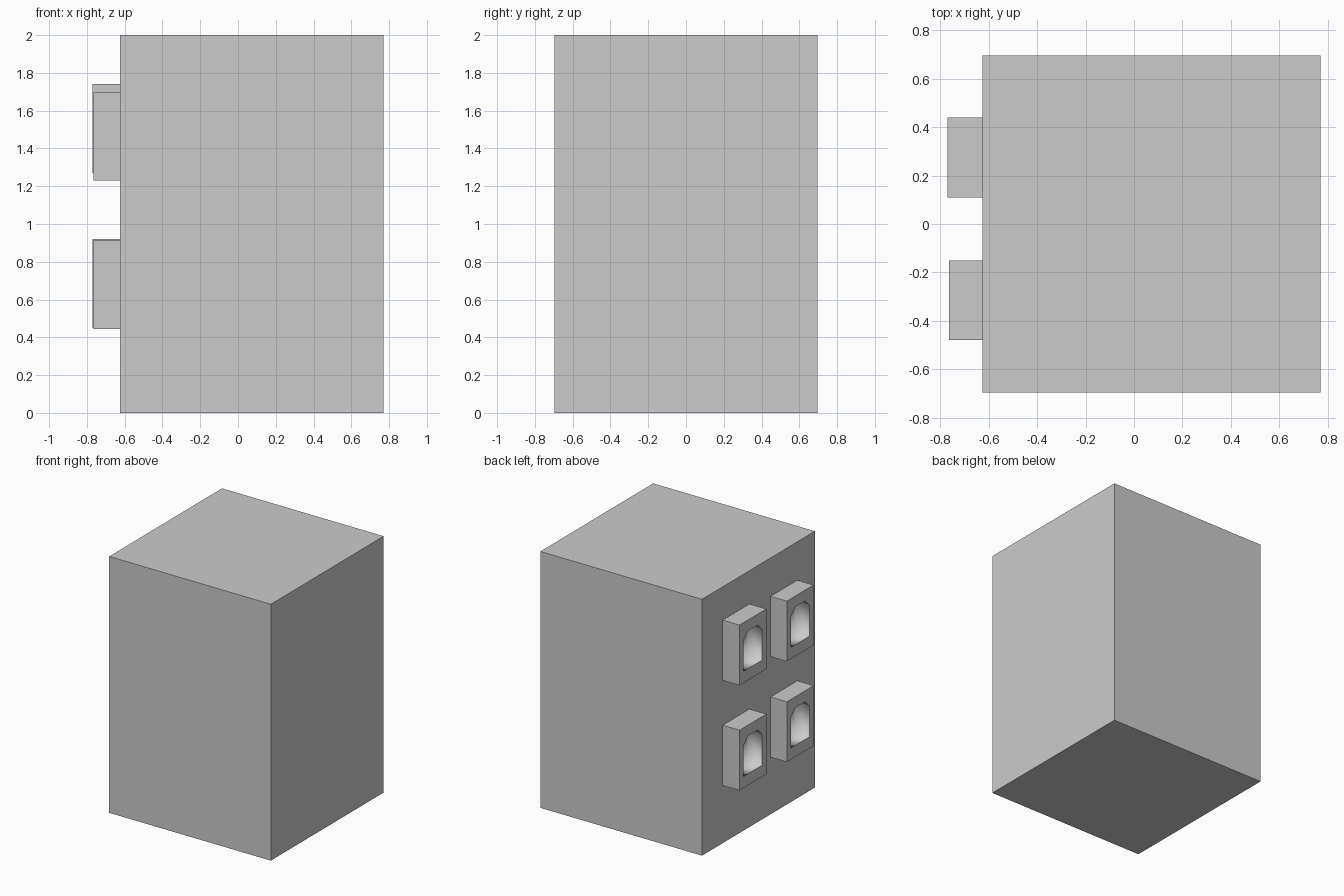
import bpy, bmesh
from mathutils import Vector

if "Cube" in bpy.data.objects:
    bpy.data.objects.remove(bpy.data.objects["Cube"], do_unlink=True)

grey = bpy.data.materials.new("plain grey")
grey.use_nodes = True
grey.diffuse_color = (0.6, 0.6, 0.6, 1)
grey.node_tree.nodes["Principled BSDF"].inputs["Base Color"].default_value = grey.diffuse_color

WALL = -0.625        # x of the cabinet side carrying the sockets
DEPTH = 0.12         # recess depth
WIDTH, HEIGHT = 0.33, 0.47


def finish(name, bm):
    bmesh.ops.recalc_face_normals(bm, faces=bm.faces)
    mesh = bpy.data.meshes.new(name)
    bm.to_mesh(mesh)
    bm.free()
    mesh.materials.append(grey)
    obj = bpy.data.objects.new(name, mesh)
    bpy.context.collection.objects.link(obj)
    return obj


def box(name, low, high):
    bm = bmesh.new()
    bmesh.ops.create_cube(bm, size=1)
    low, high = Vector(low), Vector(high)
    for v in bm.verts:
        v.co = (low + high) / 2 + v.co * (high - low)
    return finish(name, bm)


def socket(name, front, y, z):
    """Block with a recess whose two top corners are cut off."""
    obj = box(name, (front, y, z), (WALL, y + WIDTH, z + HEIGHT))
    left, right, bottom, top, cut = y + 0.05, y + 0.28, z + 0.09, z + 0.385, 0.055
    outline = [(left, bottom), (right, bottom), (right, top - cut),
               (right - cut, top), (left + cut, top), (left, top - cut)]
    bm = bmesh.new()
    bottom_face = bm.faces.new([bm.verts.new((front - 0.05, a, b)) for a, b in outline])
    ext = bmesh.ops.extrude_face_region(bm, geom=[bottom_face])
    for v in ext["geom"]:
        if isinstance(v, bmesh.types.BMVert):
            v.co.x = front + DEPTH
    cutter = finish(name + "_cutter", bm)
    cutter.hide_render = True

    # Cut the recess and apply it
    mod = obj.modifiers.new("recess", "BOOLEAN")
    mod.object, mod.operation, mod.solver = cutter, "DIFFERENCE", "EXACT"
    bpy.context.view_layer.objects.active = obj
    bpy.ops.object.modifier_apply(modifier=mod.name)
    bpy.data.objects.remove(cutter, do_unlink=True)

    # Soft shading inside the recess, crisp rim and block
    inside = lambda c: left - 0.01 < c.y < right + 0.01 and bottom - 0.01 < c.z < top + 0.01
    bm = bmesh.new()
    bm.from_mesh(obj.data)
    for f in bm.faces:
        c = f.calc_center_median()
        f.smooth = inside(c) and front + 0.01 < c.x < WALL - 0.001
    for e in bm.edges:
        e.smooth = all(f.smooth for f in e.link_faces)
    bm.to_mesh(obj.data)
    bm.free()


# Cabinet body
box("cabinet", (WALL, -0.695, 0), (0.77, 0.695, 2))

# Four sockets on the side
socket("upper_back_socket", -0.77, 0.11, 1.27)
socket("upper_front_socket", -0.765, -0.48, 1.23)
socket("lower_back_socket", -0.77, 0.11, 0.45)
socket("lower_front_socket", -0.765, -0.48, 0.445)
